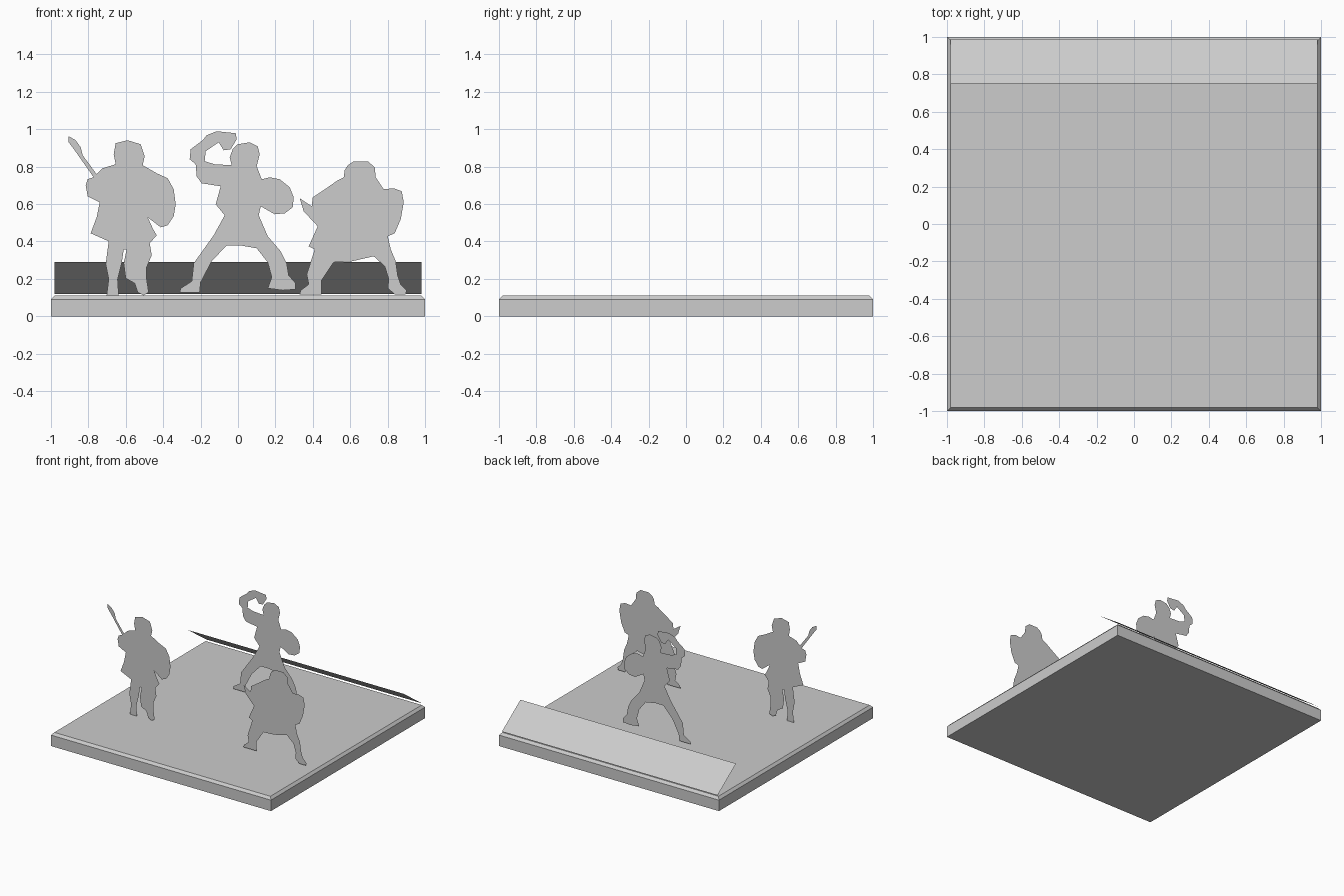
import bpy, bmesh

# One plain grey for everything
grey = bpy.data.materials.new("plain grey")
grey.diffuse_color = (0.604, 0.604, 0.604, 1)

FLOOR = 0.112
UNIT = 187          # sketch units per scene unit


def finish(bm, name):
    mesh = bpy.data.meshes.new(name)
    bm.to_mesh(mesh)
    bm.free()
    mesh.materials.append(grey)
    obj = bpy.data.objects.new(name, mesh)
    bpy.context.collection.objects.link(obj)
    return obj


def flat_shape(name, points):
    """Thin paper-like cut-out from an ordered outline."""
    bm = bmesh.new()
    face = bm.faces.new([bm.verts.new(p) for p in points])
    face.normal_update()
    bmesh.ops.triangulate(bm, faces=[face], ngon_method='EAR_CLIP')
    return finish(bm, name)


# Base slab with a chamfered top rim
bm = bmesh.new()
bmesh.ops.create_cube(bm, size=1)
for v in bm.verts:
    v.co = (v.co.x * 2, v.co.y * 2, 0.09 if v.co.z > 0 else 0)
top = max(bm.faces, key=lambda f: f.calc_center_median().z)
rim = bmesh.ops.extrude_face_region(bm, geom=[top])
bmesh.ops.delete(bm, geom=[top], context='FACES_ONLY')
for v in (g for g in rim["geom"] if isinstance(g, bmesh.types.BMVert)):
    v.co = (v.co.x * 0.982, v.co.y * 0.982, 0.11)
bmesh.ops.recalc_face_normals(bm, faces=bm.faces[:])
finish(bm, "base_slab")

# Leaning label panel along the back edge
flat_shape("back_panel", [(0.98, 0.99, 0.12), (-0.98, 0.99, 0.12),
                          (-0.98, 0.75, 0.29), (0.98, 0.75, 0.29)])

# Figure outlines in sketch units: x across, y down to the floor at 296
spearman = [
    (116, 144), (128, 141), (141, 145), (145, 157), (143, 166), (157, 174),
    (168, 179), (174, 190), (176, 205), (174, 217), (168, 226), (161, 228),
    (148, 218), (153, 229), (157, 236), (150, 244), (152, 256), (147, 268),
    (147, 280), (149, 293), (144, 296), (138, 293), (135, 284), (126, 279),
    (124, 264), (127, 250), (124, 250), (122, 264), (118, 280), (119, 296),
    (107, 296), (109, 280), (106, 265), (109, 242), (91, 234), (97, 218),
    (100, 203), (88, 197), (86, 186), (88, 180), (94, 178), (75, 151),
    (69, 143), (69, 137), (76, 141), (81, 148), (83, 156), (97, 175),
    (103, 169), (116, 165), (114, 155)]

axeman = [
    (233, 150), (238, 145), (250, 143), (258, 147), (260, 155), (257, 167),
    (262, 180), (270, 178), (280, 180), (290, 188), (294, 198), (293, 208),
    (285, 214), (275, 215), (261, 207), (259, 216), (268, 237), (281, 252),
    (287, 264), (289, 276), (296, 284), (296, 290), (283, 291), (268, 289),
    (272, 278), (268, 263), (257, 249), (240, 246), (227, 246), (212, 262),
    (201, 283), (200, 293), (180, 293), (181, 289), (192, 282), (194, 264),
    (204, 250), (214, 236), (225, 216), (216, 205), (221, 187), (202, 184),
    (197, 177), (196, 165), (190, 160), (191, 150), (203, 141), (207, 136),
    (217, 132), (236, 134), (237, 140), (231, 150), (224, 151), (219, 143),
    (206, 152), (205, 162), (215, 165), (232, 166), (230, 158)]

swordsman = [
    (348, 166), (354, 162), (368, 162), (375, 168), (376, 178), (384, 190),
    (394, 189), (402, 192), (404, 203), (401, 220), (395, 234), (388, 237),
    (391, 250), (396, 262), (398, 276), (401, 285), (407, 291), (406, 295),
    (395, 295), (388, 289), (389, 280), (385, 267), (374, 257), (352, 262),
    (334, 263), (322, 281), (322, 295), (300, 295), (301, 291), (309, 285),
    (307, 275), (315, 250), (309, 247), (318, 227), (304, 212), (300, 199),
    (312, 207), (313, 198), (328, 188), (338, 181), (344, 178), (345, 171)]

# Each figure stands upright, and a small copy lies flat on the floor
# (name, outline, standing y, middle x, y of the flat copy's feet)
for name, outline, depth, mid, feet in (
        ("spearman", spearman, -0.40, -0.625, 0.57),
        ("axeman", axeman, 0.38, 0.0, -0.20),
        ("swordsman", swordsman, -0.40, 0.615, 0.54)):
    shape = [((px - 238.3) / UNIT, (317 - py) / UNIT) for px, py in outline]
    flat_shape(name + "_standing", [(x, depth, z) for x, z in shape])
    flat_shape(name + "_flat", [(mid + (x - mid) * 0.47,
                                 feet - (z - FLOOR) * 0.47, FLOOR + 0.002)
                                for x, z in shape])
